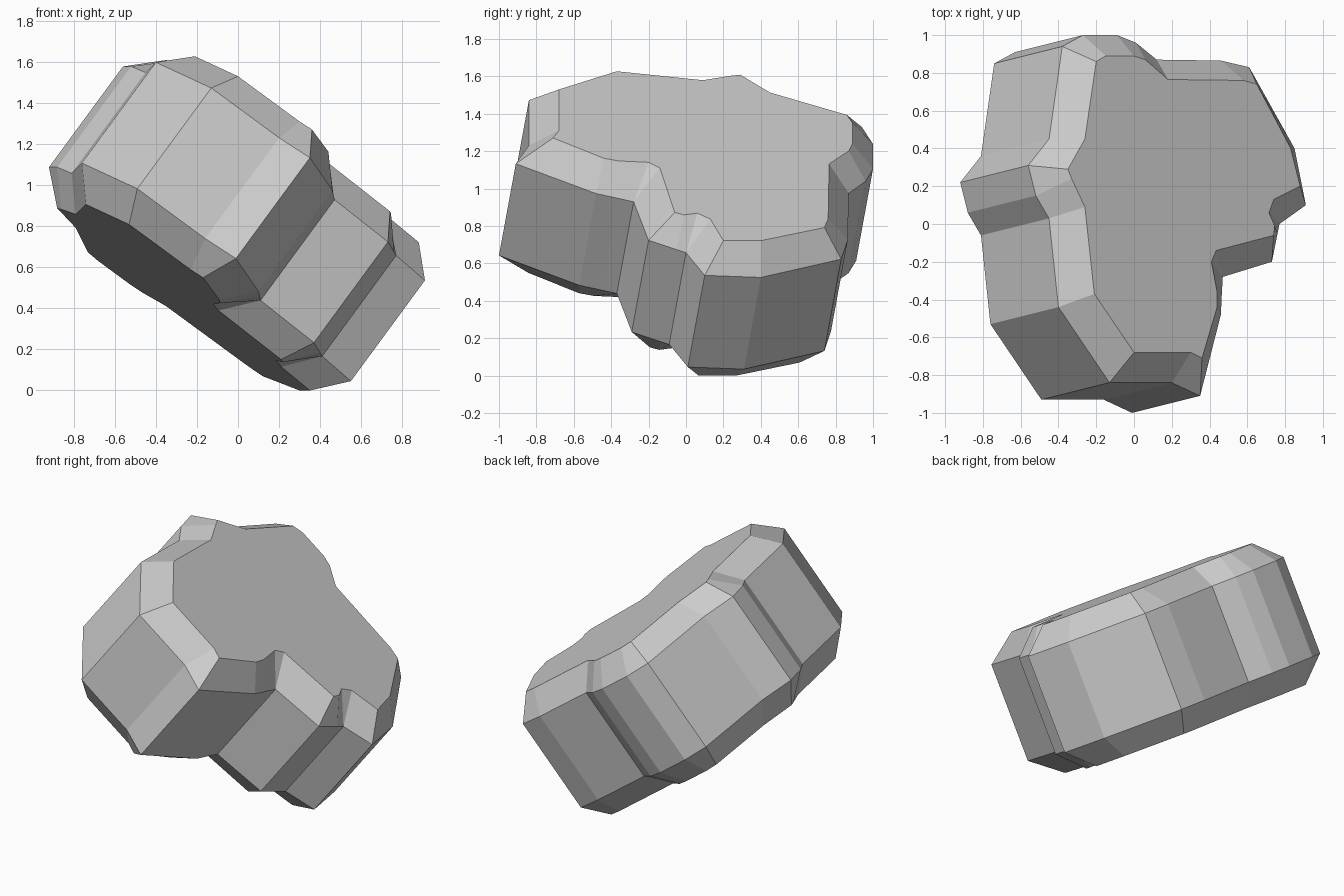
import bpy, bmesh
from mathutils import Vector

if "Cube" in bpy.data.objects:
    bpy.data.objects.remove(bpy.data.objects["Cube"])

# The rock is one tilted outline, extruded along its axis, with bevelled ends
AXIS = Vector((0.36, 0.09, 0.49)).normalized()
LENGTH = 0.615      # straight side
BEVEL = 0.145       # height of each bevelled end
TOP_D = 0.972       # distance of the upper rim plane from the origin

# Rim corner (x, y) and matching cap corner (x, y), counter-clockwise
OUTLINE = [
    (-.40, -.44, -.21, -.37), (-.13, -.84, 0, -.68), (.20, -.84, .30, -.68),
    (.35, -.91, .36, -.71), (.46, -.48, .44, -.44), (.465, -.37, .44, -.36),
    (.47, -.28, .41, -.20), (.47, -.28, .435, -.14), (.73, -.20, .74, -.06),
    (.76, -.05, .745, -.01), (.77, 0, .715, .06), (.77, 0, .74, .13),
    (.91, .10, .88, .20), (.85, .40, .83, .40), (.61, .83, .65, .74),
    (.46, .865, .58, .76), (.12, .87, .18, .765), (.01, .96, .06, .87),
    (-.09, 1.0, 0, .89), (-.27, 1.0, -.15, .89), (-.38, .94, -.20, .86),
    (-.45, .45, -.26, .45), (-.56, .31, -.35, .29), (-.52, .15, -.33, .24),
    (-.45, .03, -.26, .09),
]


def on_plane(x, y, d):
    """Point above (x, y) on the tilted plane at distance d."""
    return Vector((x, y, (d - AXIS.x * x - AXIS.y * y) / AXIS.z))


rim = [on_plane(a, b, TOP_D) for a, b, _, _ in OUTLINE]
cap = [on_plane(c, d, TOP_D + BEVEL) for _, _, c, d in OUTLINE]
levels = [
    [p - AXIS * (LENGTH + 2 * BEVEL) for p in cap],
    [p - AXIS * LENGTH for p in rim],
    rim,
    cap,
]
floor = min(p.z for ring in levels for p in ring)

# Bridge the rings and close both ends
bm = bmesh.new()
rings = [[bm.verts.new(p - Vector((0, 0, floor))) for p in ring] for ring in levels]
n = len(OUTLINE)
for low, high in zip(rings, rings[1:]):
    for i in range(n):
        j = (i + 1) % n
        bm.faces.new((low[i], low[j], high[j], high[i]))
bm.faces.new(rings[-1])
bm.faces.new(rings[0][::-1])
bmesh.ops.remove_doubles(bm, verts=bm.verts, dist=0.002)
bmesh.ops.recalc_face_normals(bm, faces=bm.faces)

mesh = bpy.data.meshes.new("rock")
bm.to_mesh(mesh)
bm.free()
bpy.context.collection.objects.link(bpy.data.objects.new("rock", mesh))
